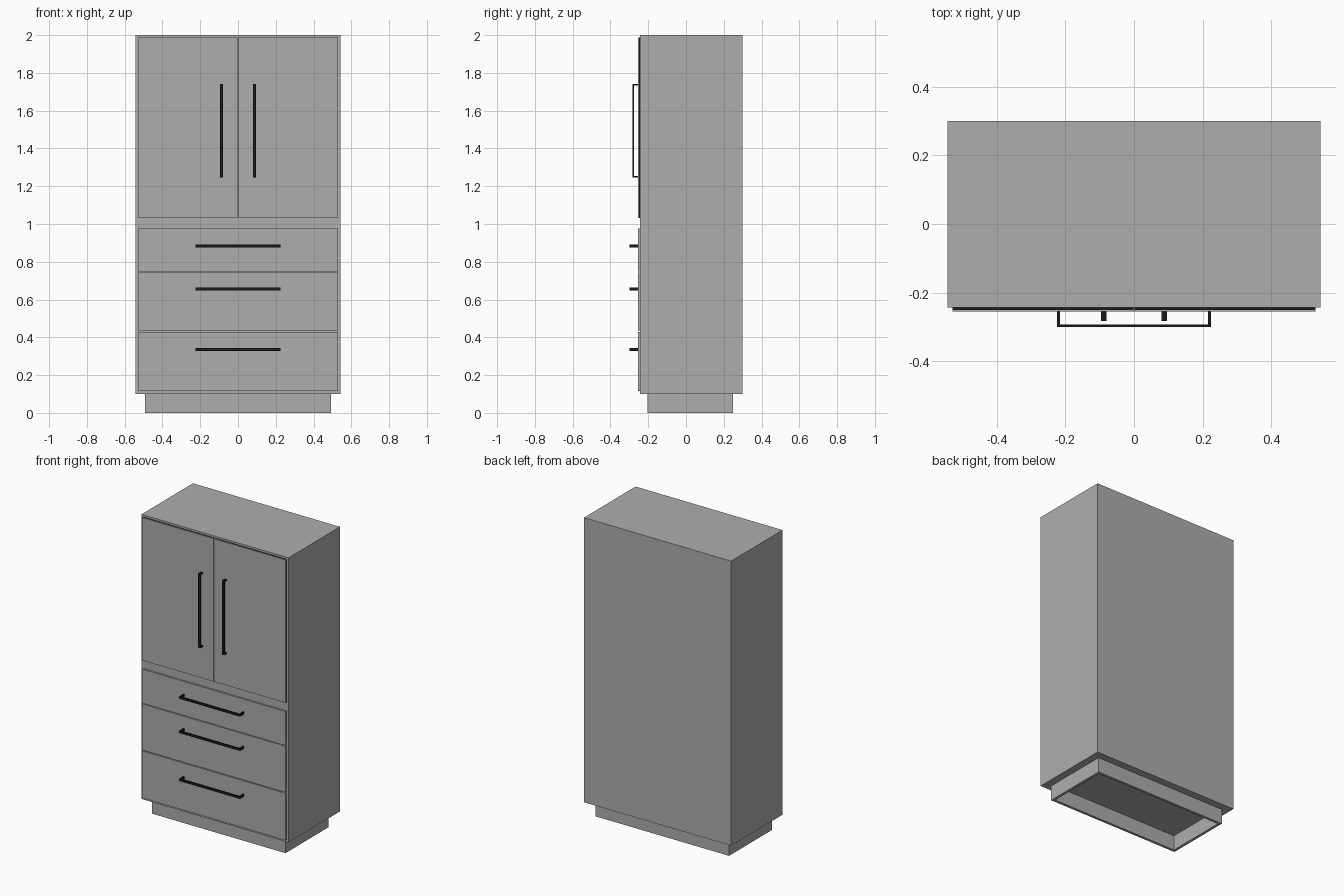
import bpy, bmesh
from mathutils import Vector

if "Cube" in bpy.data.objects:
    bpy.data.objects.remove(bpy.data.objects["Cube"], do_unlink=True)


def material(name, value):
    m = bpy.data.materials.new(name)
    m.use_nodes = True
    colour = (value, value, value, 1)
    m.diffuse_color = colour
    m.node_tree.nodes["Principled BSDF"].inputs["Base Color"].default_value = colour
    return m


GREY = material("cabinet grey", 0.42)
BLACK = material("hardware black", 0.01)


def add_box(bm, lo, hi):
    lo, hi = Vector(lo), Vector(hi)
    verts = bmesh.ops.create_cube(bm, size=1)["verts"]
    bmesh.ops.scale(bm, vec=hi - lo, verts=verts)
    bmesh.ops.translate(bm, vec=(lo + hi) / 2, verts=verts)


def finish(bm, name, mat):
    mesh = bpy.data.meshes.new(name)
    bm.to_mesh(mesh)
    bm.free()
    mesh.materials.append(mat)
    ob = bpy.data.objects.new(name, mesh)
    bpy.context.collection.objects.link(ob)
    return ob


def box(name, lo, hi, mat=GREY):
    bm = bmesh.new()
    add_box(bm, lo, hi)
    return finish(bm, name, mat)


def handle(name, centre, length, depth, vertical):
    """Flat bar bent back to the front at both ends."""
    bm = bmesh.new()
    half, wide, thick = length / 2, 0.008, 0.008
    front, back = -FACE - depth, -FACE
    parts = [(-half, half, front, front + thick),
             (-half, thick - half, front + thick, back),
             (half - thick, half, front + thick, back)]
    cx, cz = centre
    for a, b, y0, y1 in parts:
        if vertical:
            add_box(bm, (cx - wide, y0, cz + a), (cx + wide, y1, cz + b))
        else:
            add_box(bm, (cx + a, y0, cz - wide), (cx + b, y1, cz + wide))
    return finish(bm, name, BLACK)


FACE = 0.255     # front plane of doors and drawers
BODY = 0.243     # front plane of the carcass

box("carcass", (-0.543, -BODY, 0.1), (0.543, 0.3, 2))

# Hollow plinth: four boards
X, Y0, Y1, T = 0.493, -0.203, 0.25, 0.018
box("plinth_front", (-X, Y0, 0), (X, Y0 + T, 0.1))
box("plinth_back", (-X, Y1 - T, 0), (X, Y1, 0.1))
for side, s in (("left", 1), ("right", -1)):
    xs = sorted((s * X, s * (X - T)))
    box("plinth_" + side, (xs[0], Y0 + T, 0), (xs[1], Y1 - T, 0.1))

# Pair of doors, each with a dark edge seal behind the panel
for side, s in (("left", 1), ("right", -1)):
    xs = sorted((s * 0.002, s * 0.529))
    box(side + "_door", (xs[0], -FACE, 1.033), (xs[1], -FACE + 0.005, 1.987))
    box(side + "_door_seal", (xs[0], -FACE + 0.005, 1.033),
        (xs[1], -BODY, 1.987), BLACK)
    handle(side + "_door_handle", (s * 0.088, 1.493), 0.495, 0.028, True)

# Three drawers
for name, z0, z1, grip in (("top", 0.748, 0.975, 0.884),
                           ("middle", 0.435, 0.743, 0.655),
                           ("bottom", 0.115, 0.429, 0.335)):
    box(name + "_drawer", (-0.529, -FACE, z0), (0.529, -BODY, z1))
    handle(name + "_drawer_handle", (0, grip), 0.448, 0.045, False)
